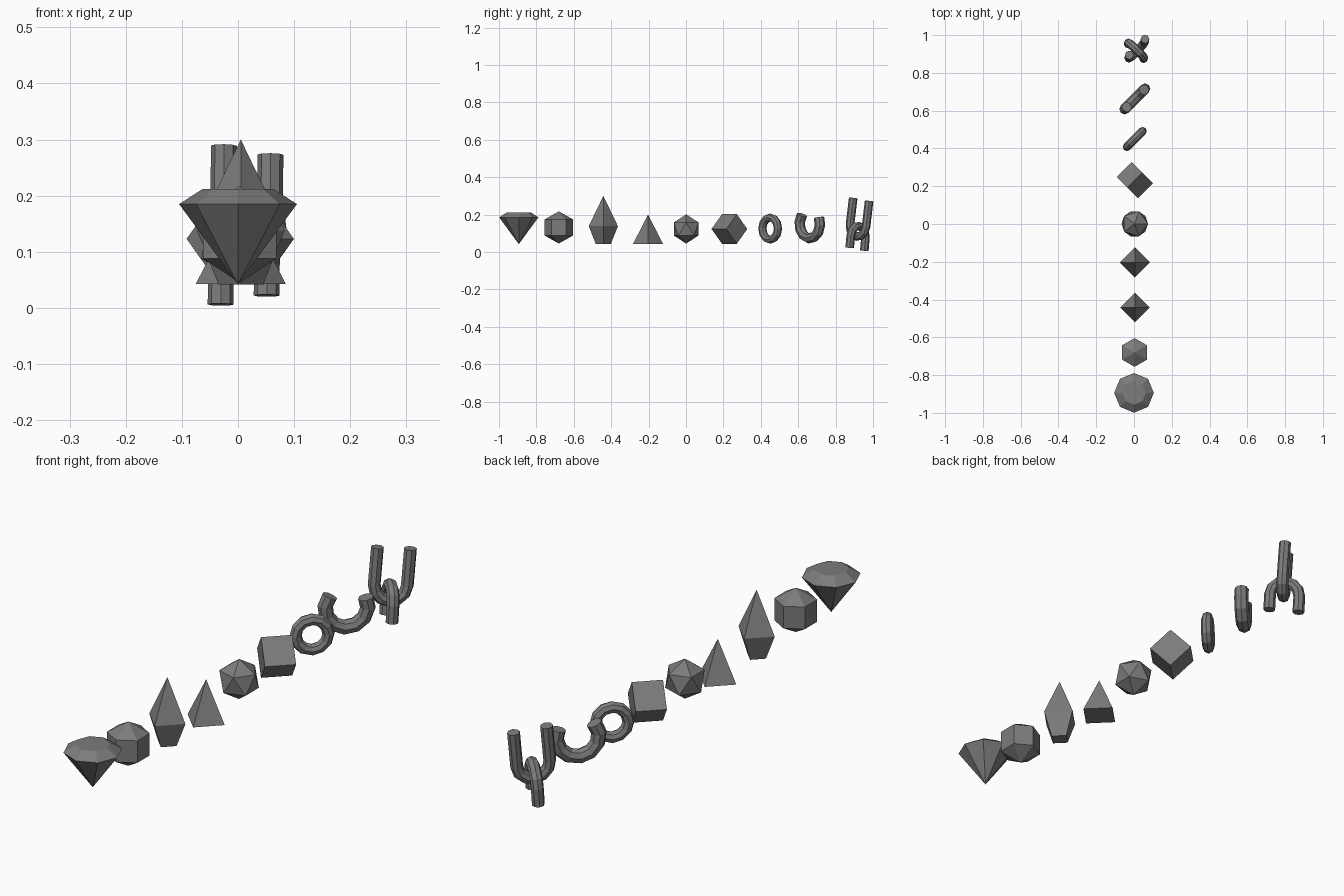
import bpy, bmesh
from math import sin, cos, pi, radians
from mathutils import Vector, Matrix

if "Cube" in bpy.data.objects:
    bpy.data.objects.remove(bpy.data.objects["Cube"])

ALONG = Vector((1, 1, 0)).normalized()    # rings and the cube axis lie on this diagonal
UP = Vector((0, 0, 1))
DARK = bpy.data.materials.new("dark_grey")
DARK.diffuse_color = (0.2, 0.2, 0.2, 1)
DARK.use_nodes = True
DARK.node_tree.nodes["Principled BSDF"].inputs["Base Color"].default_value = DARK.diffuse_color


def finish(bm, name):
    bmesh.ops.recalc_face_normals(bm, faces=bm.faces)
    me = bpy.data.meshes.new(name)
    bm.to_mesh(me)
    bm.free()
    me.materials.append(DARK)
    ob = bpy.data.objects.new(name, me)
    bpy.context.collection.objects.link(ob)
    return ob


def gem(name, x, y, sides, profile, start=pi / 2):
    """Stack of polygon rings (radius, z); radius 0 makes a point."""
    bm = bmesh.new()
    rings = []
    for r, z in profile:
        n = sides if r else 1
        rings.append([bm.verts.new((x + r * cos(start + 2 * pi * i / sides),
                                    y + r * sin(start + 2 * pi * i / sides), z)) for i in range(n)])
    for a, b in zip(rings, rings[1:]):
        for i in range(sides):
            j = (i + 1) % sides
            loop = [a[i % len(a)], a[j % len(a)], b[j % len(b)], b[i % len(b)]]
            bm.faces.new(list(dict.fromkeys(loop)))
    for ring in (rings[0], rings[-1]):
        if len(ring) > 1:
            bm.faces.new(ring)
    return finish(bm, name)


def tube(name, pts, normal, r, closed=False, sides=8):
    """Low-poly tube along a planar path."""
    bm = bmesh.new()
    n = len(pts)
    normal = normal.normalized()
    rings = []
    for i, p in enumerate(pts):
        a = pts[i - 1] if closed or i else p
        b = pts[(i + 1) % n] if closed or i < n - 1 else p
        m = normal.cross((b - a).normalized())
        rings.append([bm.verts.new(p + r * (cos(2 * pi * k / sides) * m + sin(2 * pi * k / sides) * normal))
                      for k in range(sides)])
    for i in range(n if closed else n - 1):
        a, b = rings[i], rings[(i + 1) % n]
        for k in range(sides):
            l = (k + 1) % sides
            bm.faces.new((a[k], a[l], b[l], b[k]))
    if not closed:
        bm.faces.new(rings[0])
        bm.faces.new(rings[-1])
    return finish(bm, name)


def arc(c, u, v, R, a0, a1, n):
    return [c + R * (cos(a0 + (a1 - a0) * i / n) * u + sin(a0 + (a1 - a0) * i / n) * v) for i in range(n + 1)]


def u_link(name, p0, p1, v, depth, r):
    """U shape from end p0 to end p1, bulging along v."""
    p0, p1 = Vector(p0), Vector(p1)
    v = Vector(v).normalized()
    half = (p1 - p0) / 2
    R = half.length
    u = half / R
    c = (p0 + p1) / 2 + v * (depth - R)
    tube(name, [p0] + arc(c, -u, v, R, 0, pi, 6) + [p1], u.cross(v), r)


# cut stone with flat table
gem("brilliant_gem", 0, -0.894, 8, [(0, 0.042), (0.105, 0.185), (0.063, 0.212)])
# six-sided bead
gem("hex_bead", 0.003, -0.68, 6, [(0, 0.045), (0.076, 0.088), (0.076, 0.174), (0, 0.217)])
# tall crystal with a cut-off base
gem("tall_crystal", 0.005, -0.442, 4, [(0.04, 0.042), (0.078, 0.138), (0, 0.3)])
# pyramid
gem("pyramid", 0.005, -0.203, 4, [(0.08, 0.043), (0, 0.2)])

# twenty-sided bead
bm = bmesh.new()
bmesh.ops.create_icosphere(bm, subdivisions=1, radius=0.078, matrix=Matrix.Translation((0.004, 0.001, 0.123)))
finish(bm, "ico_bead")

# cube balanced on an edge
bm = bmesh.new()
bmesh.ops.create_cube(bm, size=0.112, matrix=Matrix.Translation((0.004, 0.232, 0.123))
                      @ Matrix.Rotation(pi / 4, 4, 'Z') @ Matrix.Rotation(pi / 4, 4, 'X'))
finish(bm, "cube_bead")

# closed ring
side = ALONG.cross(UP)
tube("ring", arc(Vector((0.004, 0.45, 0.125)), ALONG, UP, 0.059, 0, 2 * pi, 12)[:-1], side, 0.022, True)
# open ring with a gap at the top
tube("open_ring", arc(Vector((0.004, 0.662, 0.15)), ALONG, UP, 0.077, radians(141), radians(386), 8), side, 0.028)
# two interlocked links
u_link("upper_link", (-0.025, 0.894, 0.289), (0.058, 0.979, 0.273), (-0.015, -0.12, -1), 0.2, 0.023)
u_link("lower_link", (0.051, 0.875, 0.022), (-0.031, 0.953, 0.006), (0.008, 0.09, 1), 0.125, 0.023)
